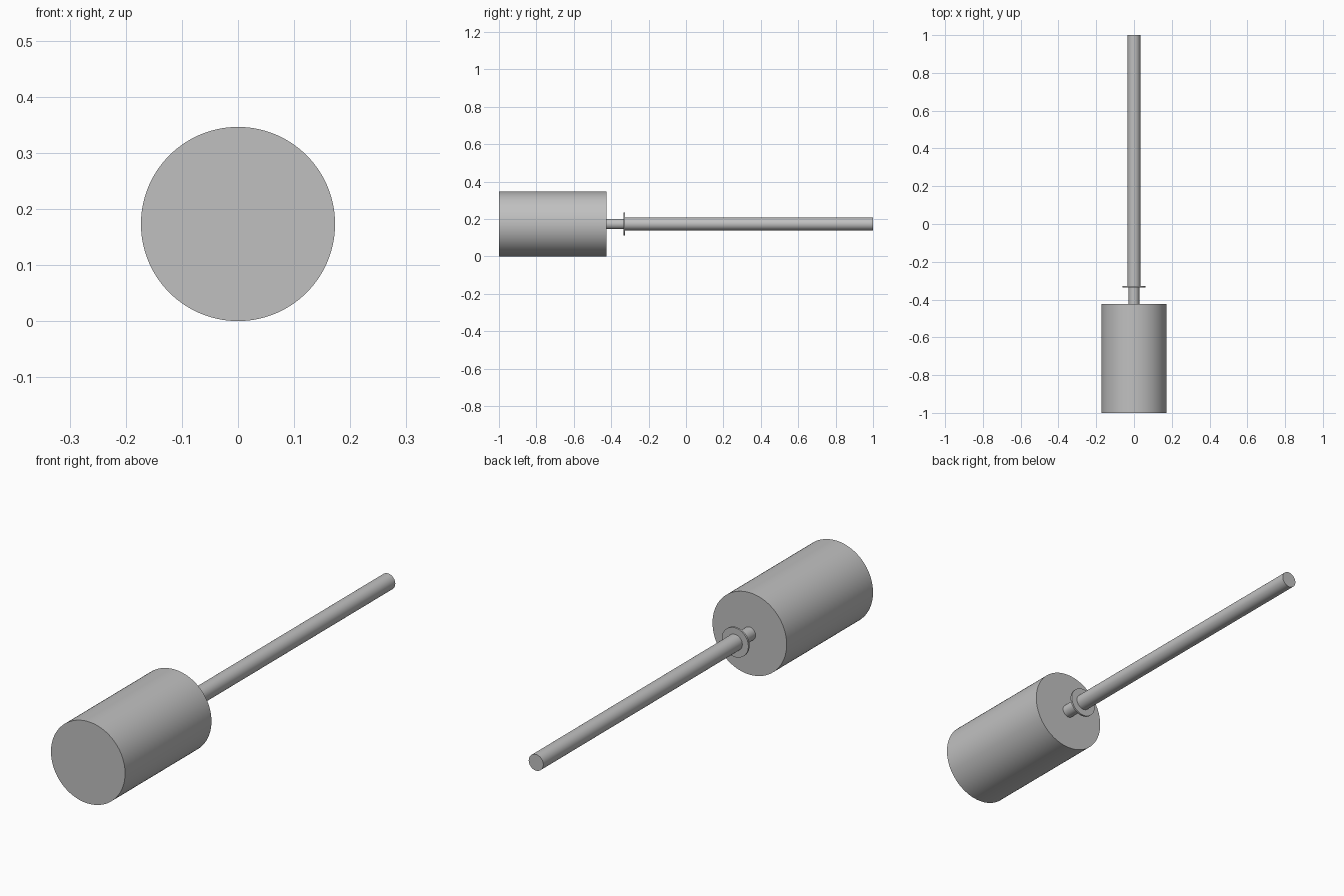
import bpy
import math

cube = bpy.data.objects.get("Cube")
if cube:
    bpy.data.objects.remove(cube, do_unlink=True)

RADIUS = 0.173  # largest radius, also the height of the shared axis

grey = bpy.data.materials.new("plain grey")
grey.use_nodes = True
colour = (0.53, 0.53, 0.53, 1)
grey.diffuse_color = colour
grey.node_tree.nodes["Principled BSDF"].inputs["Base Color"].default_value = colour


def rod(name, radius, y0, y1, sides=96):
    """Smooth cylinder lying along y on the shared axis."""
    bpy.ops.mesh.primitive_cylinder_add(
        vertices=sides, radius=radius, depth=y1 - y0,
        location=(0, (y0 + y1) / 2, RADIUS), rotation=(math.pi / 2, 0, 0))
    ob = bpy.context.object
    ob.name = name
    ob.data.materials.append(grey)
    bpy.ops.object.shade_smooth_by_angle(angle=math.radians(30))
    return ob


# Heavy drum at the front, thin neck, collar disc and long shaft behind
rod("drum", RADIUS, -1.0, -0.424, 128)
rod("neck", 0.028, -0.424, -0.334)
rod("collar", 0.062, -0.335, -0.327)
rod("shaft", 0.034, -0.327, 1.0)
